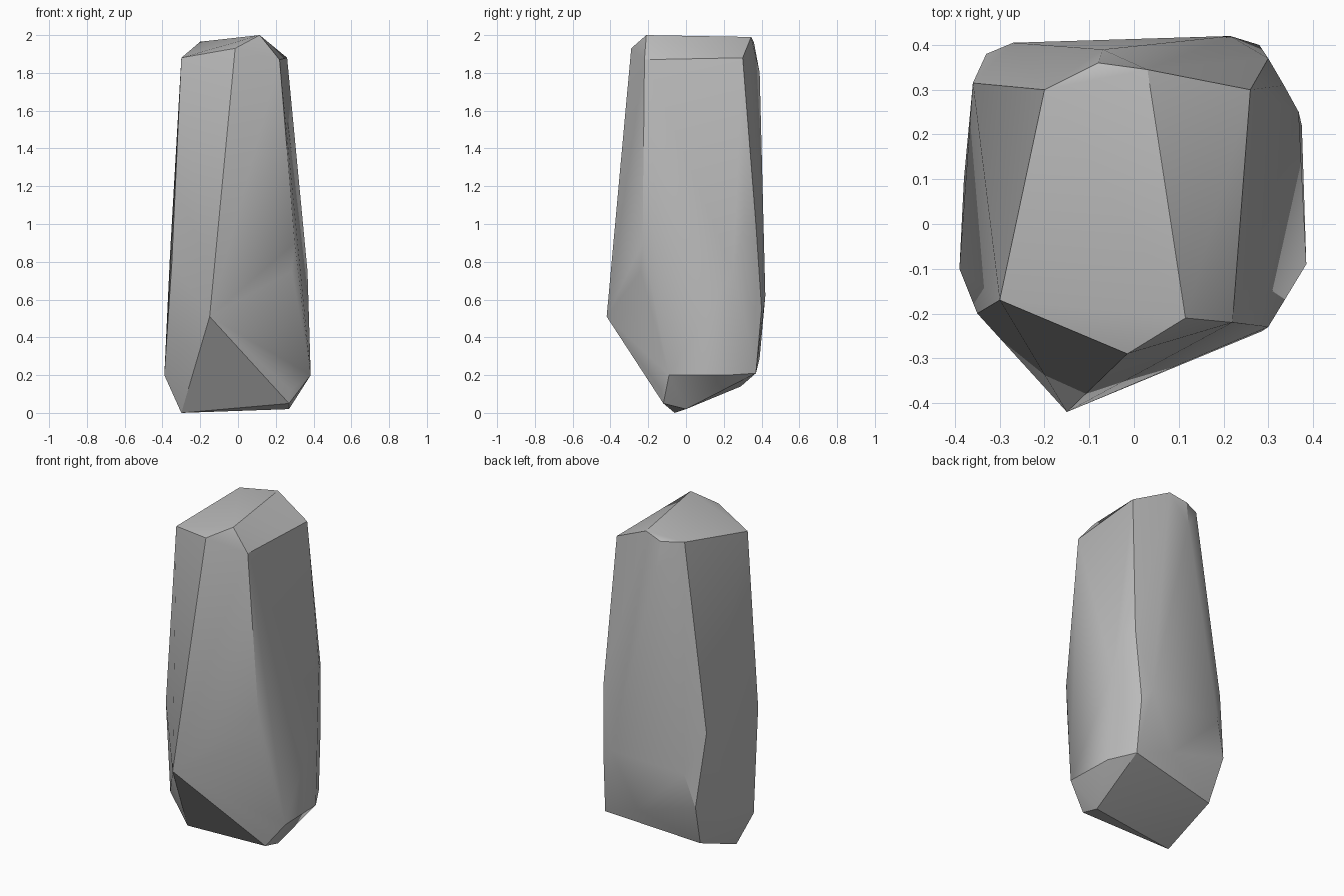
import bpy
import bmesh
from math import radians
from mathutils import Vector

# Remove the default object
default_cube = bpy.data.objects.get("Cube")
if default_cube:
    bpy.data.objects.remove(default_cube, do_unlink=True)


def make_material(name, colour):
    material = bpy.data.materials.new(name)
    material.use_nodes = True
    material.diffuse_color = colour
    shader = material.node_tree.nodes["Principled BSDF"]
    shader.inputs["Base Color"].default_value = colour
    shader.inputs["Roughness"].default_value = 0.9
    return material


def make_chiselled_stone(name, corner_groups, material, sharp_angle):
    """Wrap a taut faceted skin around the corners and shade it softly."""
    bm = bmesh.new()
    for group in corner_groups:
        for corner in group:
            bm.verts.new(Vector(corner))
    result = bmesh.ops.convex_hull(bm, input=bm.verts)
    loose = set(result["geom_interior"]) | set(result["geom_unused"])
    inner = [item for item in loose if isinstance(item, bmesh.types.BMVert)]
    bmesh.ops.delete(bm, geom=inner, context="VERTS")

    # Merge nearly coplanar triangles into broad facets
    bmesh.ops.dissolve_limit(bm, angle_limit=radians(2),
                             verts=bm.verts, edges=bm.edges)
    bmesh.ops.recalc_face_normals(bm, faces=bm.faces)

    mesh = bpy.data.meshes.new(name)
    bm.to_mesh(mesh)
    bm.free()
    mesh.materials.append(material)

    stone = bpy.data.objects.new(name, mesh)
    bpy.context.collection.objects.link(stone)
    bpy.ops.object.select_all(action="DESELECT")
    stone.select_set(True)
    bpy.context.view_layer.objects.active = stone
    bpy.ops.object.shade_smooth_by_angle(angle=radians(sharp_angle))
    return stone


# Sloping crown
crown = [
    (-.3, -.17, 1.88), (-.015, -.29, 1.93), (.115, -.21, 2),
    (.22, -.22, 1.87), (.26, .3, 1.88), (.03, .345, 1.99),
    (-.08, .36, 1.96), (-.2, .3, 1.965),
]

# Flat flanks on either side
left_flank = [
    (.3, -.23, .9), (.385, -.09, .2), (.375, .22, .2),
    (.368, .25, .75), (.335, .31, 1),
]
right_flank = [
    (-.36, .315, .84), (-.35, -.2, .8), (-.39, -.1, .2),
    (-.38, .1, .3), (-.33, .38, .4),
]

# Gently bulging back
back = [
    (-.07, .39, 1.8), (.3, .37, 1), (.215, .42, .62),
    (.28, .4, .55), (-.27, .405, .6),
]

# Jutting front spur
front = [(-.15, -.42, .51), (-.3, -.24, .53), (.285, -.24, .75), (.28, -.13, .12)]

# Undercut foot
foot = [
    (-.3, -.06, 0), (.27, 0, .02), (.27, -.12, .05),
    (-.3, .29, .14), (.29, .37, .21), (.05, .39, .29),
]

grey_stone = make_material("grey stone", (.5, .5, .5, 1))
make_chiselled_stone(
    "standing_stone",
    [crown, left_flank, right_flank, back, front, foot],
    grey_stone,
    sharp_angle=30,
)
